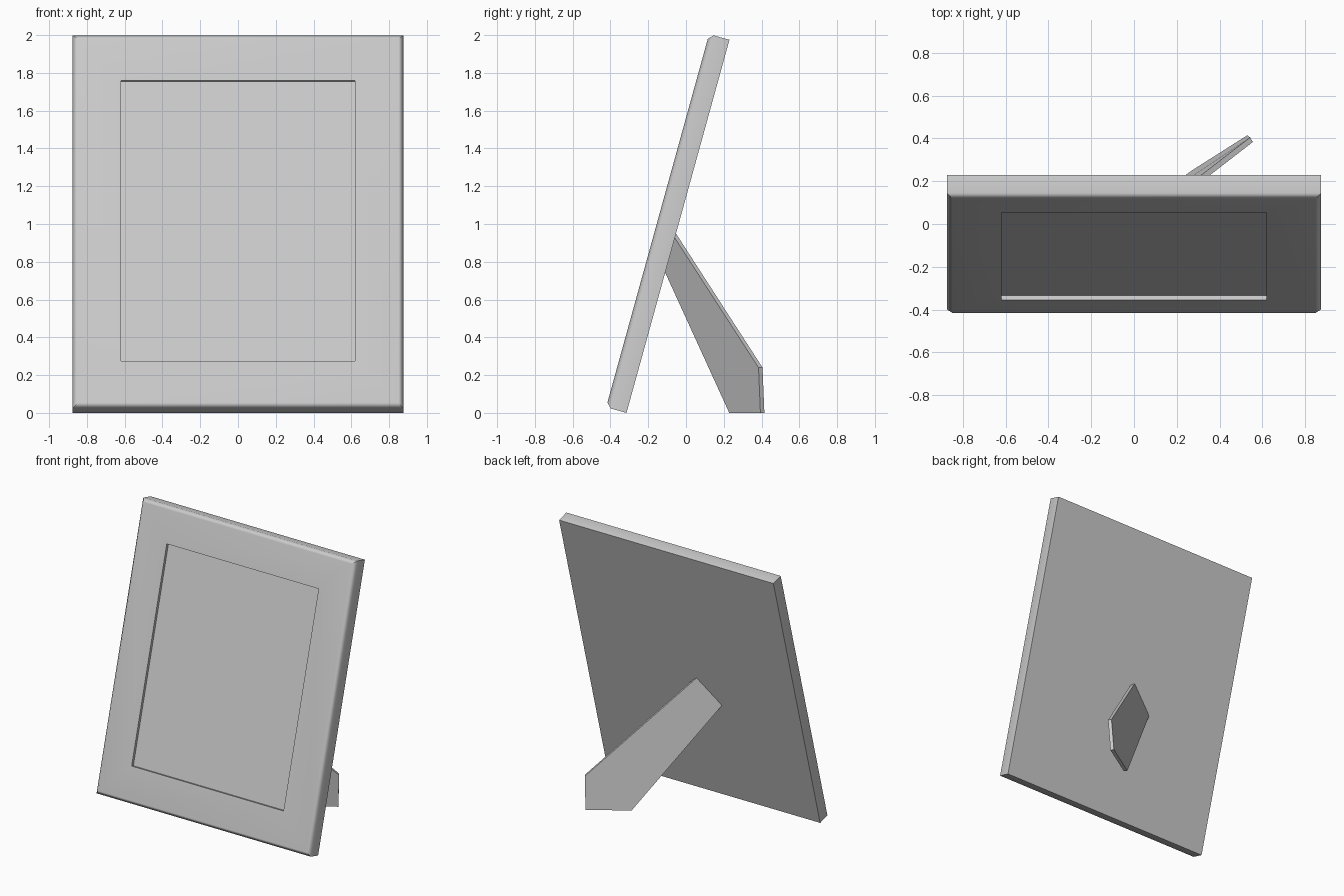
import bpy, bmesh, math
from mathutils import Vector

if "Cube" in bpy.data.objects:
    bpy.data.objects.remove(bpy.data.objects["Cube"])

W, H, T = 0.875, 2.049, 0.112      # half width, slanted height, thickness


def finish(bm, name):
    bmesh.ops.recalc_face_normals(bm, faces=bm.faces)
    me = bpy.data.meshes.new(name)
    bm.to_mesh(me)
    bm.free()
    ob = bpy.data.objects.new(name, me)
    bpy.context.collection.objects.link(ob)
    return ob


def smooth(ob, degrees):
    bpy.ops.object.select_all(action='DESELECT')
    ob.select_set(True)
    bpy.context.view_layer.objects.active = ob
    bpy.ops.object.shade_smooth_by_angle(angle=math.radians(degrees))


# Frame panel: nested rectangles (inset, depth) from the back to the picture floor
bm = bmesh.new()
rings = []
for inset, depth in [(0, 0), (0, 0.088), (0.026, T), (0.255, T), (0.255, T - 0.021)]:
    w, lo, hi = W - inset, inset, H - inset
    rings.append([bm.verts.new((x, -depth, z))
                  for x, z in ((-w, lo), (w, lo), (w, hi), (-w, hi))])
for a, b in zip(rings, rings[1:]):
    for i in range(4):
        j = (i + 1) % 4
        bm.faces.new((a[i], a[j], b[j], b[i]))
bm.faces.new(rings[0])
bm.faces.new(rings[-1])
frame = finish(bm, "frame_panel")
frame.location = (0, -0.315, 0)
frame.rotation_euler = (math.radians(-15.43), 0, 0)
smooth(frame, 50)
wn = frame.modifiers.new("weighted_normals", 'WEIGHTED_NORMAL')
wn.keep_sharp = True

# Rear support leg: flat strip reaching slightly into the panel
bm = bmesh.new()
outline = [(-0.08, -0.076, 0.985), (-0.245, -0.12, 0.81), (0.27, 0.25, 0),
           (0.53, 0.415, 0), (0.543, 0.405, 0.24)]
thick = Vector((0.54, -0.84, 0)) * 0.025
face = bm.faces.new([bm.verts.new(p) for p in outline])
ext = bmesh.ops.extrude_face_region(bm, geom=[face], use_keep_orig=True)
bmesh.ops.translate(bm, vec=thick,
                    verts=[g for g in ext["geom"] if isinstance(g, bmesh.types.BMVert)])
finish(bm, "support_leg")
